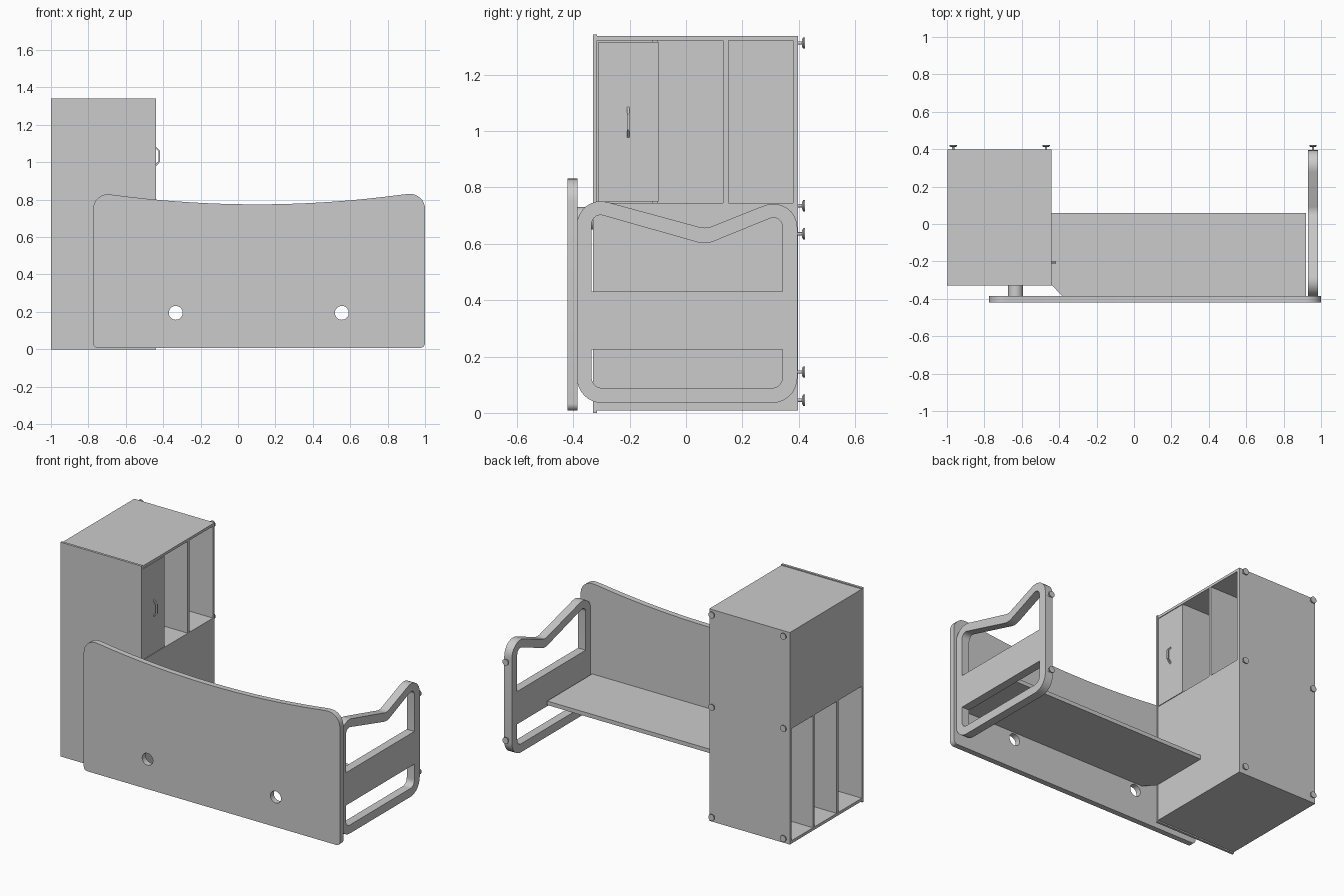
import bpy, bmesh
from math import pi, radians, sin, cos, tan
from mathutils import Vector, Matrix

if "Cube" in bpy.data.objects:
    bpy.data.objects.remove(bpy.data.objects["Cube"])


def finish(name, bm, smooth=False):
    bmesh.ops.remove_doubles(bm, verts=bm.verts, dist=1e-5)
    bmesh.ops.recalc_face_normals(bm, faces=bm.faces)
    mesh = bpy.data.meshes.new(name)
    bm.to_mesh(mesh)
    bm.free()
    if smooth:
        mesh.shade_smooth()
        mesh.set_sharp_from_angle(angle=radians(30))
    obj = bpy.data.objects.new(name, mesh)
    bpy.context.collection.objects.link(obj)
    return obj


def box(name, x, y, z):
    bm = bmesh.new()
    bmesh.ops.create_cube(bm, size=1)
    for v in bm.verts:
        v.co = [(a + b) / 2 + c * (b - a) for c, (a, b) in zip(v.co, (x, y, z))]
    return finish(name, bm)


def rounded(corners, steps=8):
    """Outline from (u, v, radius) corners."""
    out = []
    n = len(corners)
    for i, (u, v, r) in enumerate(corners):
        p = Vector((u, v))
        if r == 0:
            out.append(p)
            continue
        a = (Vector(corners[i - 1][:2]) - p).normalized()
        b = (Vector(corners[(i + 1) % n][:2]) - p).normalized()
        half = a.angle(b) / 2
        c = p + (a + b).normalized() * (r / sin(half))
        start = p + a * (r / tan(half)) - c
        end = p + b * (r / tan(half)) - c
        sweep = start.angle_signed(end)
        for k in range(steps + 1):
            t = -sweep * k / steps
            out.append(c + Vector((start.x * cos(t) - start.y * sin(t),
                                   start.x * sin(t) + start.y * cos(t))))
    return out


def plate(name, outlines, w0, w1, place):
    """Filled outline with holes, extruded from w0 to w1."""
    cu = bpy.data.curves.new(name + "_outline", 'CURVE')
    cu.dimensions = '2D'
    cu.fill_mode = 'BOTH'
    cu.extrude = (w1 - w0) / 2
    for pts in outlines:
        sp = cu.splines.new('POLY')
        sp.points.add(len(pts) - 1)
        for q, p in zip(sp.points, pts):
            q.co = (p[0], p[1], 0, 1)
        sp.use_cyclic_u = True
    tmp = bpy.data.objects.new(name + "_tmp", cu)
    bpy.context.collection.objects.link(tmp)
    dg = bpy.context.evaluated_depsgraph_get()
    mesh = bpy.data.meshes.new_from_object(tmp.evaluated_get(dg))
    bm = bmesh.new()
    bm.from_mesh(mesh)
    bpy.data.objects.remove(tmp)
    bpy.data.curves.remove(cu)
    bpy.data.meshes.remove(mesh)
    for v in bm.verts:
        v.co = place(v.co.x, v.co.y, v.co.z + (w0 + w1) / 2)
    return finish(name, bm, True)


def circle(u, v, r, n=32):
    return [(u + r * cos(2 * pi * k / n), v + r * sin(2 * pi * k / n)) for k in range(n)]


def xz(u, v, w): return (u, w, v)
def yz(u, v, w): return (w, u, v)
def xy(u, v, w): return (u, v, w)


def rod_y(name, x, z, sections, n=24):
    """Lathe along y from (y0, y1, r0, r1) sections."""
    bm = bmesh.new()
    for y0, y1, r0, r1 in sections:
        m = Matrix.Translation((x, (y0 + y1) / 2, z)) @ Matrix.Rotation(-pi / 2, 4, 'X')
        bmesh.ops.create_cone(bm, cap_ends=True, segments=n, radius1=r0, radius2=r1,
                              depth=y1 - y0, matrix=m)
    return finish(name, bm, True)


# Cabinet shell
XL, XR, T = -0.998, -0.44, 0.018
YF, YB = -0.315, 0.398
box("cabinet_front", (-1.0, -0.438), (-0.33, YF), (0, 1.342))
box("cabinet_back", (XL, XR), (YB - T, YB), (0.008, 1.336))
box("cabinet_top", (XL, XR), (YF, YB - T), (1.32, 1.336))
box("cabinet_bottom", (XL, XR), (YF, YB - T), (0.008, 0.026))
box("cabinet_middle_shelf", (XL, XR), (YF, YB - T), (0.727, 0.745))
# Upper half opens right, lower half opens left
box("upper_closing_panel", (XL, XL + T), (YF, YB - T), (0.745, 1.32))
box("lower_closing_panel", (XR - T, XR), (YF, YB - T), (0.026, 0.727))
box("upper_divider", (XL + T, XR - 0.001), (0.132, 0.15), (0.745, 1.32))
box("door_partition", (XL + T, XR - T), (-0.118, -0.1), (0.745, 1.32))
for i, y in enumerate((0.16, -0.075)):
    box(f"lower_divider_{i + 1}", (XL + 0.001, XR - T), (y - 0.009, y + 0.009), (0.026, 0.727))
box("cabinet_door", (XR - T, XR), (-0.31, -0.098), (0.749, 1.316))

# Door handle
bar = [(-0.442, 0.975), (-0.416, 1.003), (-0.416, 1.06), (-0.442, 1.088),
       (-0.442, 1.076), (-0.424, 1.057), (-0.424, 1.006), (-0.442, 0.987)]
plate("door_handle", [bar], -0.21, -0.2, xz)

# Large front panel with dipped top edge and cable holes
top = [(1.0, 0.838, 0.08)]
for k in range(25):
    x = 0.88 - 1.53 * k / 24
    top.append((x, 0.775 + 0.064 * ((x - 0.1) / 0.86) ** 2, 0))
top += [(-0.775, 0.84, 0.08), (-0.775, 0.008, 0.025), (1.0, 0.008, 0.025)]
plate("front_panel", [rounded(top), circle(-0.333, 0.195, 0.037), circle(0.555, 0.195, 0.037)],
      -0.42, -0.385, xz)

# Spacer between cabinet and front panel
rod_y("panel_spacer", -0.633, 0.69, [(-0.386, -0.329, 0.04, 0.04)], 32)

# Low bench board
plate("bench_board", [[(-0.44, 0.06), (0.92, 0.06), (0.92, -0.385), (-0.385, -0.385),
                       (-0.44, -0.325)]], 0.24, 0.265, xy)

# Side frame with upper and lower openings
outer = [(-0.387, 0.035, 0.09), (0.395, 0.035, 0.09), (0.395, 0.782, 0.085),
         (0.07, 0.653, 0.07), (-0.387, 0.777, 0.085)]
upper = [(-0.335, 0.43, 0), (0.342, 0.43, 0), (0.342, 0.708, 0.032),
         (0.07, 0.597, 0.09), (-0.335, 0.712, 0.032)]
lower = [(-0.335, 0.088, 0.038), (0.342, 0.088, 0.038), (0.342, 0.225, 0), (-0.335, 0.225, 0)]
plate("side_frame", [rounded(s) for s in (outer, upper, lower)], 0.93, 0.983, yz)

# Wall buffers on the back of cabinet and side frame
spots = [(x, z) for x in (-0.967, -0.47) for z in (0.045, 0.735, 1.312)]
spots += [(0.957, 0.145), (0.957, 0.635)]
for i, (x, z) in enumerate(spots):
    rod_y(f"wall_buffer_{i + 1}", x, z, [(0.39, 0.412, 0.006, 0.006),
                                         (0.411, 0.416, 0.012, 0.02),
                                         (0.416, 0.422, 0.02, 0.02)], 16)
